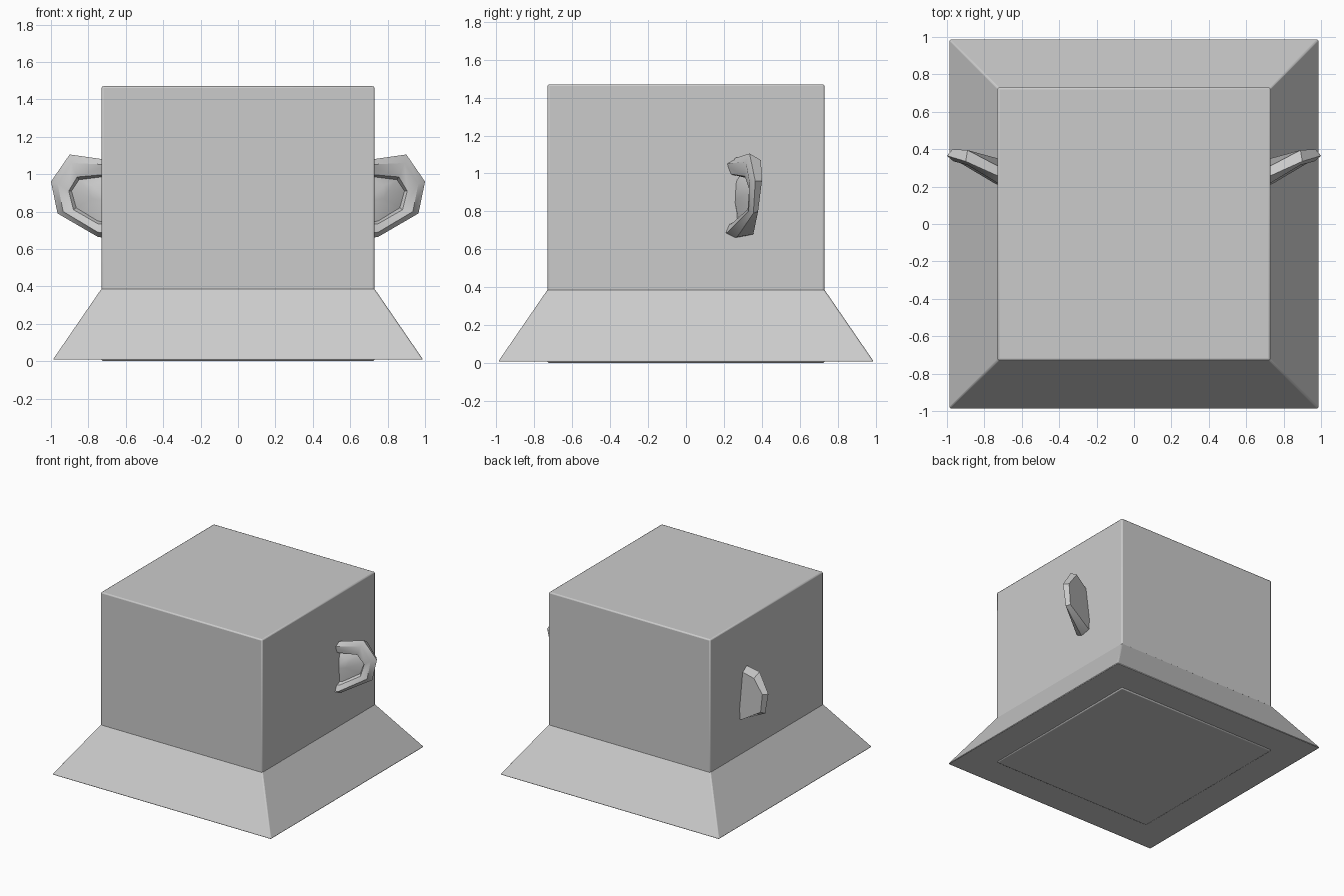
import bpy, bmesh

if "Cube" in bpy.data.objects:
    bpy.data.objects.remove(bpy.data.objects["Cube"])


def make_object(name, verts, faces, bevel=0.0):
    mesh = bpy.data.meshes.new(name)
    bm = bmesh.new()
    bv = [bm.verts.new(v) for v in verts]
    for f in faces:
        bm.faces.new([bv[i] for i in f])
    bmesh.ops.recalc_face_normals(bm, faces=bm.faces)
    bm.to_mesh(mesh)
    bm.free()
    ob = bpy.data.objects.new(name, mesh)
    bpy.context.collection.objects.link(ob)
    if bevel:
        mod = ob.modifiers.new("soft_edges", 'BEVEL')
        mod.width, mod.segments = bevel, 2
    bpy.ops.object.select_all(action='DESELECT')
    ob.select_set(True)
    bpy.context.view_layer.objects.active = ob
    bpy.ops.object.shade_smooth_by_angle(angle=0.6)
    return ob


def loft(rings):
    """Vertices and faces of a solid through closed rings, capped at both ends."""
    n = len(rings[0])
    verts = [p for r in rings for p in r]
    faces = [(k * n + i, k * n + (i + 1) % n, (k + 1) * n + (i + 1) % n, (k + 1) * n + i)
             for k in range(len(rings) - 1) for i in range(n)]
    faces += [tuple(range(n)), tuple(range(len(verts) - n, len(verts)))]
    return verts, faces


def square(h, z):
    return [(-h, -h, z), (h, -h, z), (h, h, z), (-h, h, z)]


# Main block and flared skirt
make_object("body", *loft([square(0.73, 0.0), square(0.73, 1.47)]), bevel=0.01)
make_object("skirt", *loft([square(0.99, 0.008), square(0.728, 0.39)]), bevel=0.008)

# Ear: rings run from the back panel, around the rim, into the recess
back = [(0.69, 0.29, 1.04), (0.89, 0.395, 1.07), (0.97, 0.40, 0.96),
        (0.94, 0.38, 0.80), (0.75, 0.355, 0.68), (0.69, 0.34, 0.68)]
outer = [(0.69, 0.24, 1.075), (0.90, 0.335, 1.105), (1.0, 0.365, 0.96),
         (0.965, 0.355, 0.79), (0.75, 0.27, 0.665), (0.69, 0.24, 0.655)]
crest = [(0.69, 0.195, 1.05), (0.89, 0.315, 1.06), (0.965, 0.335, 0.95),
         (0.935, 0.33, 0.80), (0.75, 0.22, 0.69), (0.69, 0.19, 0.68)]
inner = [(0.69, 0.215, 1.0), (0.86, 0.31, 0.985), (0.905, 0.335, 0.91),
         (0.88, 0.325, 0.81), (0.75, 0.24, 0.735), (0.69, 0.21, 0.73)]
recess = [(0.69, 0.265, 0.99), (0.85, 0.345, 0.97), (0.89, 0.36, 0.91),
          (0.865, 0.345, 0.82), (0.75, 0.28, 0.75), (0.69, 0.25, 0.74)]
knob = [(0.69, 0.255, 0.95), (0.78, 0.275, 0.94), (0.80, 0.28, 0.91),
        (0.78, 0.275, 0.87), (0.74, 0.26, 0.85), (0.69, 0.25, 0.85)]
ears = make_object("ears", *loft([back, outer, crest, inner, recess, knob]))
ears.modifiers.new("mirror", 'MIRROR').use_mirror_merge = False
